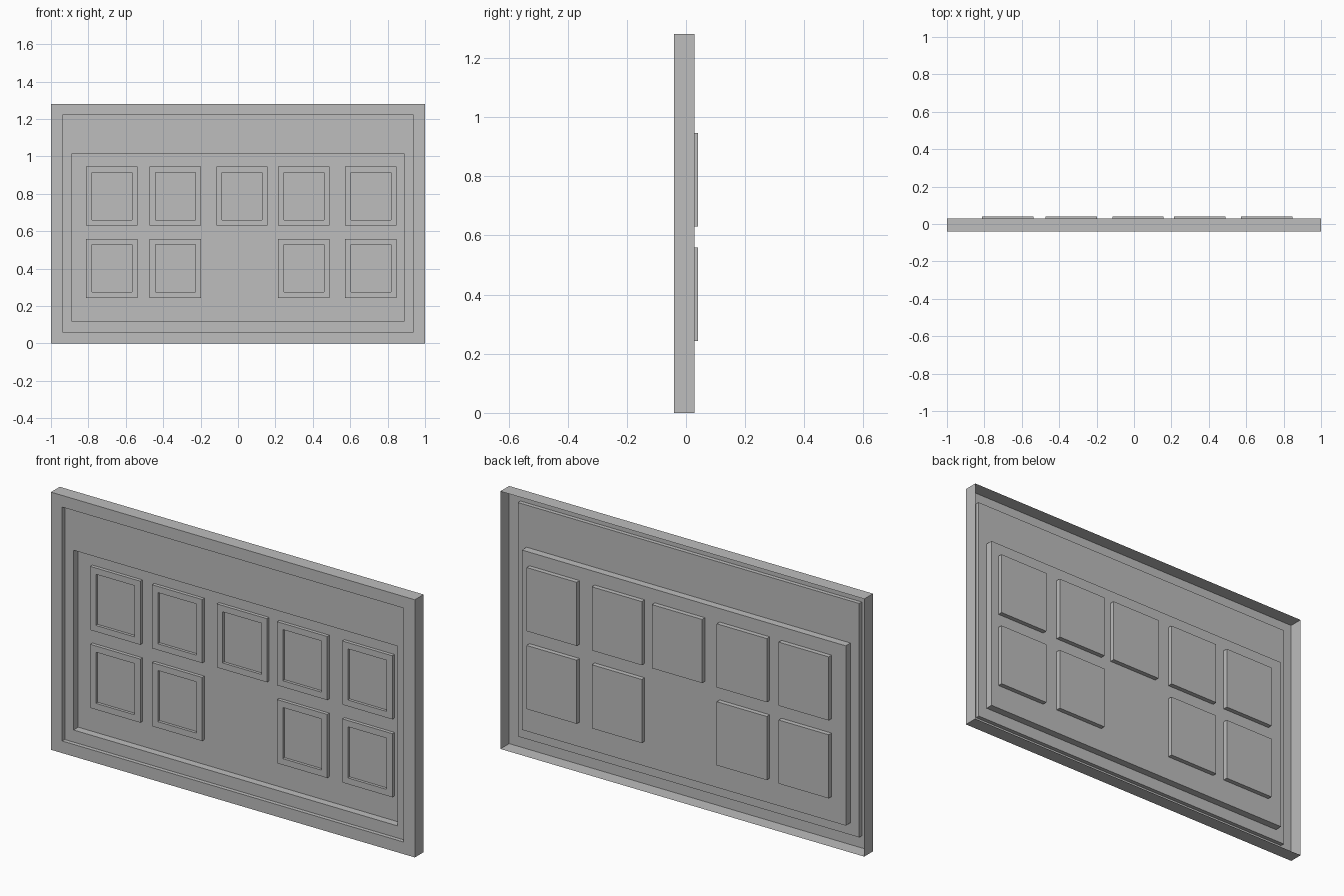
import bpy
import bmesh

cube = bpy.data.objects.get("Cube")
if cube:
    bpy.data.objects.remove(cube, do_unlink=True)

# Single plain grey finish
grey = bpy.data.materials.new("plain grey")
grey.use_nodes = True
colour = (0.51, 0.51, 0.51, 1.0)
grey.diffuse_color = colour
grey.node_tree.nodes["Principled BSDF"].inputs["Base Color"].default_value = colour


def loft(name, rects, close_back):
    """Join nested upright rectangles (x0, x1, z0, z1, y) and cap the last."""
    bm = bmesh.new()
    rings = []
    for x0, x1, z0, z1, y in rects:
        corners = [(x0, z0), (x1, z0), (x1, z1), (x0, z1)]
        rings.append([bm.verts.new((x, y, z)) for x, z in corners])
    for a, b in zip(rings, rings[1:]):
        for i in range(4):
            j = (i + 1) % 4
            bm.faces.new((a[i], a[j], b[j], b[i]))
    bm.faces.new(rings[-1])
    if close_back:
        bm.faces.new(rings[0][::-1])
    mesh = bpy.data.meshes.new(name)
    bm.to_mesh(mesh)
    bm.free()
    mesh.materials.append(grey)
    obj = bpy.data.objects.new(name, mesh)
    bpy.context.collection.objects.link(obj)
    return obj


# Depths from front to back
FRONT, LEDGE, FLOOR, RIM_BACK = -0.04, -0.02, 0.017, 0.029
PANEL_FRONT, PANEL_FLOOR, PANEL_BACK = 0.0, 0.014, 0.04

# Open-backed tray: rim, shallow ledge, deeper field
outer = (-1.0, 1.0, 0.0, 1.28)
ledge = (-0.938, 0.938, 0.06, 1.222)
field = (-0.89, 0.89, 0.12, 1.013)
loft("tray", [outer + (RIM_BACK,), outer + (FRONT,),
              ledge + (FRONT,), ledge + (LEDGE,),
              field + (LEDGE,), field + (FLOOR,)], False)

# Framed panels set through the field, each with a sunken face
WIDTH, HEIGHT, BORDER = 0.275, 0.316, 0.031
columns = [-0.812, -0.472, -0.116, 0.215, 0.573]
rows = {"upper": 0.63, "lower": 0.243}
for row, z in rows.items():
    for n, x in enumerate(columns):
        if row == "lower" and n == 2:
            continue
        edge = (x, x + WIDTH, z, z + HEIGHT)
        inner = (x + BORDER, x + WIDTH - BORDER, z + BORDER, z + HEIGHT - BORDER)
        loft(f"{row}_panel_{n + 1}",
             [edge + (PANEL_BACK,), edge + (PANEL_FRONT,),
              inner + (PANEL_FRONT,), inner + (PANEL_FLOOR,)], True)
